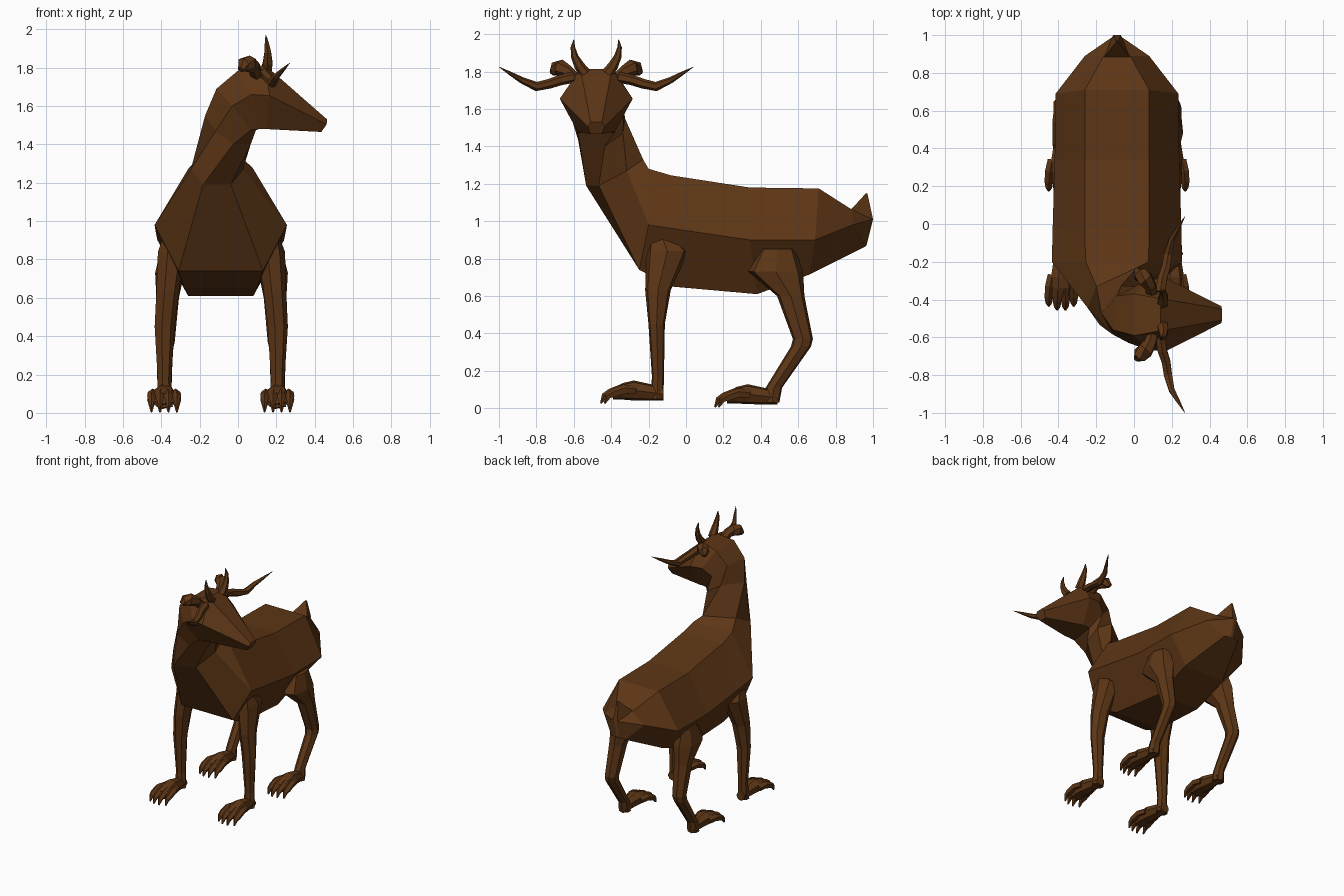
import bpy, bmesh
from math import sin, cos, pi, radians
from mathutils import Vector

brown = bpy.data.materials.new("brown_hide")
brown.diffuse_color = (0.11, 0.037, 0.008, 1)
CX, HY = -0.09, -0.48          # centre planes of the body and of the turned head


def skin(name, rings, cap_start=True, cap_end=True):
    """Bridge equal-length rings of points into a flat-shaded object."""
    bm = bmesh.new()
    vs = [[bm.verts.new(p) for p in r] for r in rings]
    n = len(vs[0])
    for a, b in zip(vs, vs[1:]):
        for i in range(n):
            j = (i + 1) % n
            bm.faces.new((a[i], a[j], b[j], b[i]))
    if cap_start:
        bm.faces.new(vs[0])
    if cap_end:
        bm.faces.new(vs[-1])
    bmesh.ops.recalc_face_normals(bm, faces=bm.faces)
    me = bpy.data.meshes.new(name)
    bm.to_mesh(me)
    bm.free()
    me.materials.append(brown)
    ob = bpy.data.objects.new(name, me)
    bpy.context.collection.objects.link(ob)
    return ob


def hexring(angle, *rows):
    """Six-sided section: top, middle and bottom rows of (x, y, z, half width)."""
    lat = Vector((cos(radians(angle)), sin(radians(angle)), 0))
    left = [Vector(r[:3]) + lat * r[3] for r in rows]
    right = [Vector(r[:3]) - lat * r[3] for r in rows]
    return left + right[::-1]


def tube(name, pts, radii, n=6):
    """Tapered tube through a path."""
    pts = [Vector(p) for p in pts]
    rings = []
    for i, (p, r) in enumerate(zip(pts, radii)):
        t = (pts[min(i + 1, len(pts) - 1)] - pts[max(i - 1, 0)]).normalized()
        ref = Vector((1, 0, 0)) if abs(t.x) < 0.8 else Vector((0, 0, 1))
        u = t.cross(ref).normalized()
        v = t.cross(u)
        rings.append([p + r * (u * cos(2 * pi * k / n) + v * sin(2 * pi * k / n)) for k in range(n)])
    return skin(name, rings)


def body(top, mid, bot):
    return hexring(0, *[(CX, *row) for row in (top, mid, bot)])


# Torso, rows are (y, z, half width)
chest = body((-0.2, 1.28, .165), (-0.2, 0.98, .345), (-0.25, 0.74, .22))
skin("torso", [
    chest,
    body((-0.08, 1.245, .17), (0.0, 0.95, .34), (-0.07, 0.65, .19)),
    body((0.34, 1.18, .17), (0.34, 0.90, .33), (0.38, 0.61, .17)),
    body((0.71, 1.175, .17), (0.69, 0.90, .325), (0.66, 0.715, .17)),
    body((0.89, 1.06, .07), (0.89, 0.98, .17), (0.96, 0.865, .06)),
    body((0.93, 1.06, .01), (1.0, 1.01, .01), (0.965, 0.87, .01)),
], cap_start=False)

# Short upturned tail
skin("tail", [
    [(CX - .07, .88, 1.06), (CX + .07, .88, 1.06), (CX + .02, 1.0, 1.01), (CX - .02, 1.0, 1.01)],
    [(CX - .005, .963, 1.15), (CX + .005, .963, 1.15), (CX + .005, .97, 1.148), (CX - .005, .97, 1.148)],
])

# Neck twisting sideways into the head
skin("neck_and_head", [
    chest,
    hexring(25, (-.09, -.28, 1.33, .12), (-.11, -.38, 1.27, .15), (-.11, -.50, 1.19, .08)),
    hexring(55, (-.12, -.40, 1.55, .09), (-.03, -.46, 1.47, .15), (.02, -.50, 1.40, .08)),
    hexring(82, (-.10, -.47, 1.69, .09), (-.01, HY, 1.60, .15), (.08, HY, 1.475, .10)),
    hexring(90, (0, HY, 1.785, .11), (.07, HY, 1.66, .185), (.11, HY, 1.48, .10)),
    hexring(90, (.14, HY, 1.815, .085), (.165, HY, 1.655, .195), (.15, HY, 1.48, .10)),
    hexring(90, (.465, HY, 1.53, .03), (.462, HY, 1.505, .045), (.435, HY, 1.465, .03)),
], cap_start=False)

# Horns and ears, one set on each side of the head: (x, sideways offset, z)
growths = {
    "upright_horn": ([(.15, .06, 1.79), (.155, .09, 1.83), (.155, .115, 1.88), (.15, .125, 1.93), (.145, .12, 1.97)],
                     [.032, .028, .02, .012, .002]),
    "long_horn": ([(.14, .12, 1.77), (.15, .19, 1.755), (.17, .25, 1.735), (.18, .32, 1.72), (.20, .40, 1.755),
                   (.235, .46, 1.79), (.27, .52, 1.825)],
                  [.03, .028, .026, .025, .017, .01, .001]),
    "curled_ear": ([(.10, .10, 1.75), (.085, .155, 1.80), (.06, .19, 1.82), (.03, .215, 1.815), (.015, .235, 1.79)],
                   [.03, .035, .045, .04, .018]),
}
for name, (path, radii) in growths.items():
    for s, side in ((1, "left"), (-1, "right")):
        tube(f"{side}_{name}", [(x, HY + s * o, z) for x, o, z in path], radii)


# Leg sections: (sideways offset, y, z, half width, half depth)
front = [(.26, -.13, .92, .045, .065), (.26, -.10, .84, .075, .115), (.28, -.15, .63, .062, .07),
         (.295, -.157, .45, .055, .045), (.295, -.15, .17, .037, .033), (.295, -.155, .05, .045, .035)]
hind = [(.27, .49, .85, .05, .095), (.27, .48, .73, .08, .15), (.28, .56, .60, .062, .075),
        (.29, .625, .37, .05, .055), (.295, .615, .33, .045, .055), (.295, .47, .11, .038, .045),
        (.295, .46, .03, .045, .04)]
# Paw sections: (y from heel, middle z, half width, half height)
paw = [(0, .075, .035, .035), (-.07, .085, .045, .045), (-.16, .095, .06, .055), (-.22, .09, .065, .045),
       (-.27, .075, .06, .03)]


def oval(c, a, b, n=7):
    return [c + a * cos(2 * pi * k / n) + b * sin(2 * pi * k / n) for k in range(n)]


for s, side in ((1, "left"), (-1, "right")):
    for pair, rows, heel, dz in (("front", front, -.12, 0), ("hind", hind, .49, -.02)):
        skin(f"{side}_{pair}_leg", [oval(Vector((CX + s * o, y, z)), Vector((w, 0, 0)), Vector((0, d, 0)))
                                    for o, y, z, w, d in rows])
        px = CX + s * .295
        skin(f"{side}_{pair}_paw", [oval(Vector((px, heel + y, z + dz)), Vector((w, 0, 0)), Vector((0, 0, h)))
                                    for y, z, w, h in paw])
        # Four clawed toes
        for i, o in enumerate((-.06, -.02, .02, .06)):
            back = 0.02 if i in (0, 3) else 0
            path = [(-.17, .095, .8), (-.23, .10, 1), (-.285, .08, 1.1), (-.315, .065, 1.1), (-.335, .025, 1.1)]
            tube(f"{side}_{pair}_toe_{i + 1}",
                 [(px + o * f, heel + y + back, z + dz) for y, z, f in path],
                 [.025, .027, .024, .018, .005], 5)
